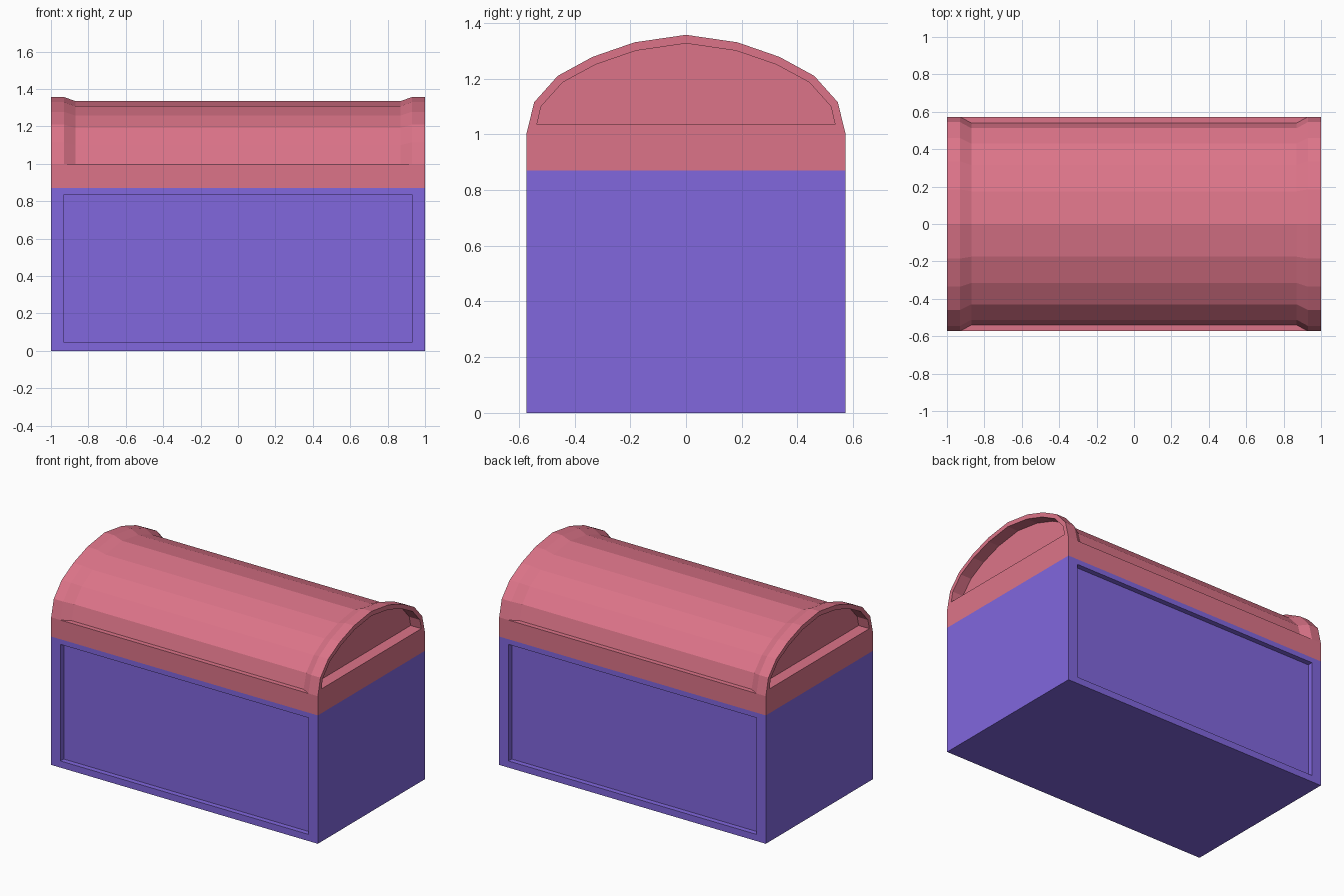
import bpy
import bmesh

default = bpy.data.objects.get("Cube")
if default:
    bpy.data.objects.remove(default, do_unlink=True)


def make_material(name, color):
    mat = bpy.data.materials.new(name)
    mat.use_nodes = True
    mat.diffuse_color = (*color, 1)
    bsdf = mat.node_tree.nodes["Principled BSDF"]
    bsdf.inputs["Base Color"].default_value = (*color, 1)
    bsdf.inputs["Roughness"].default_value = 0.8
    return mat


def loft(name, rings, mat):
    """Skin a chain of equal-length rings, cap both ends, merge collapsed points."""
    bm = bmesh.new()
    loops = [[bm.verts.new(p) for p in ring] for ring in rings]
    count = len(loops[0])
    for a, b in zip(loops, loops[1:]):
        for i in range(count):
            j = (i + 1) % count
            bm.faces.new((a[i], a[j], b[j], b[i]))
    bm.faces.new(loops[0])
    bm.faces.new(loops[-1])
    bmesh.ops.remove_doubles(bm, verts=bm.verts[:], dist=0.0005)
    bmesh.ops.recalc_face_normals(bm, faces=bm.faces[:])
    mesh = bpy.data.meshes.new(name)
    bm.to_mesh(mesh)
    bm.free()
    mesh.materials.append(mat)
    obj = bpy.data.objects.new(name, mesh)
    bpy.context.collection.objects.link(obj)
    return obj


pink = make_material("rose pink", (0.72, 0.175, 0.25))
purple = make_material("violet", (0.22, 0.135, 0.73))

HALF_DEPTH = 0.573
SEAM = 0.87
SPRING = 1.0


# Chest body: a box with a sunken panel in its front and back
def rectangle(y, half_width, low, high):
    return [(-half_width, y, low), (half_width, y, low),
            (half_width, y, high), (-half_width, y, high)]


def body_end(side):
    return [rectangle(side * (HALF_DEPTH - 0.035), 0.93, 0.045, 0.835),
            rectangle(side * HALF_DEPTH, 0.93, 0.045, 0.835),
            rectangle(side * HALF_DEPTH, 1.0, 0.0, SEAM)]


loft("chest_body", body_end(-1) + body_end(1)[::-1], purple)

# Lid: half profiles (y, z) from the seam up to the crown
foot = [(HALF_DEPTH, SEAM), (HALF_DEPTH, SPRING)]
rim = foot + [(HALF_DEPTH, SPRING), (0.545, 1.115), (0.46, 1.21),
              (0.335, 1.278), (0.185, 1.33), (0, 1.357)]
dome = foot + [(0.54, SPRING), (0.512, 1.1), (0.43, 1.19),
               (0.315, 1.258), (0.175, 1.308), (0, 1.335)]
recess = [(0.535, 1.035)] * 3 + [(0.52, 1.1), (0.443, 1.186),
                                 (0.325, 1.25), (0.18, 1.3), (0, 1.326)]


def arch(x, half):
    points = half + [(-y, z) for y, z in half[-2::-1]]
    return [(x, y, z) for y, z in points]


# Each end: sunken panel, raised rim, then a slope down to the dome
def lid_end(side):
    stations = [(0.92, recess), (1.0, recess), (1.0, rim), (0.93, rim), (0.87, dome)]
    return [arch(side * x, half) for x, half in stations]


loft("chest_lid", lid_end(-1) + lid_end(1)[::-1], pink)
